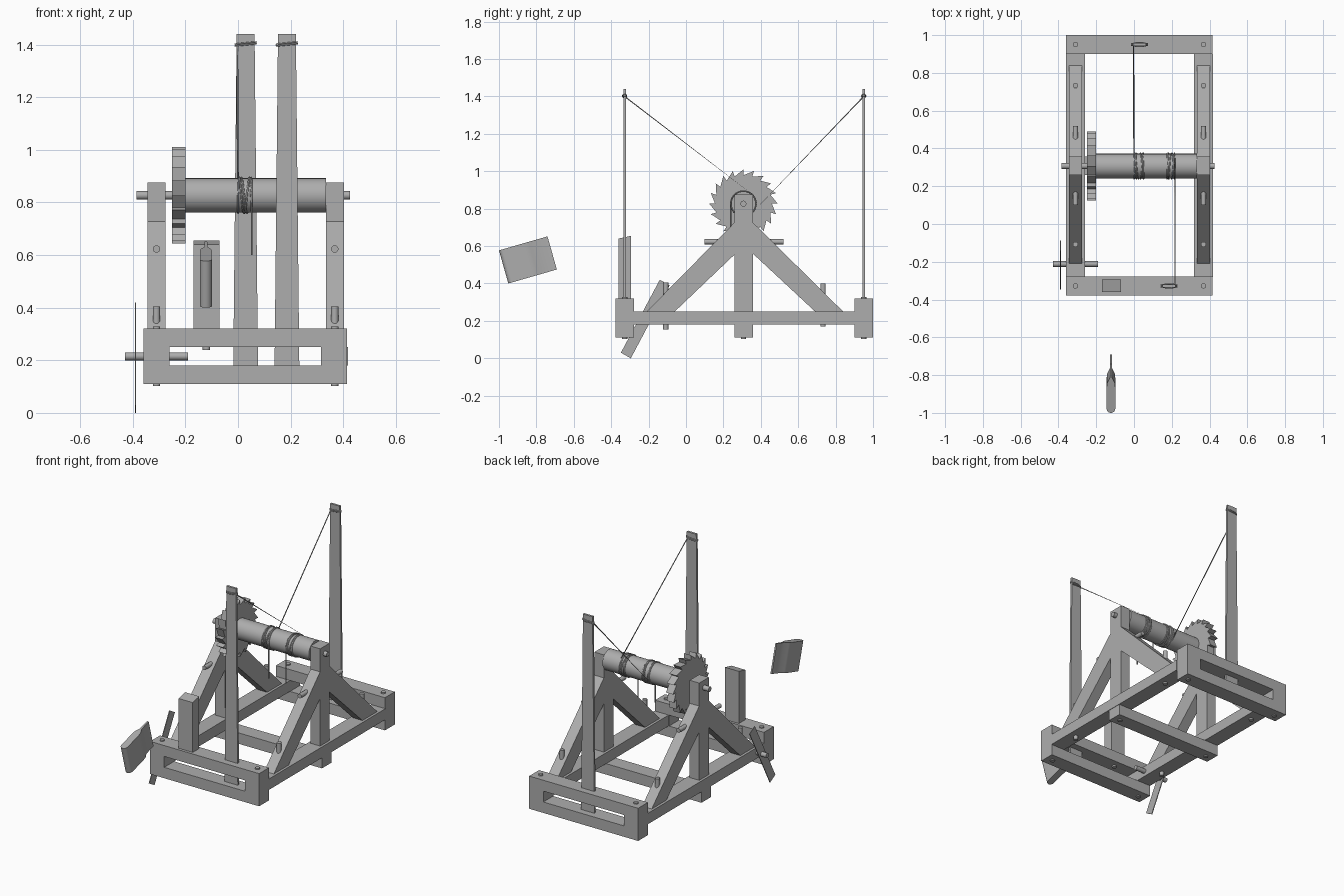
import bpy, bmesh, math
from mathutils import Vector

if "Cube" in bpy.data.objects:
    bpy.data.objects.remove(bpy.data.objects["Cube"])


def material(name, value):
    m = bpy.data.materials.new(name)
    m.use_nodes = True
    color = (value, value, value, 1)
    m.diffuse_color = color
    m.node_tree.nodes["Principled BSDF"].inputs["Base Color"].default_value = color
    return m


GREY = material("plain grey", 0.42)


def finish(name, bm, smooth=False):
    bmesh.ops.recalc_face_normals(bm, faces=bm.faces)
    me = bpy.data.meshes.new(name)
    bm.to_mesh(me)
    bm.free()
    ob = bpy.data.objects.new(name, me)
    bpy.context.collection.objects.link(ob)
    me.materials.append(GREY)
    if smooth:
        bpy.ops.object.select_all(action='DESELECT')
        ob.select_set(True)
        bpy.context.view_layer.objects.active = ob
        bpy.ops.object.shade_smooth_by_angle(angle=math.radians(40))
    return ob


def prism(name, points, offset, smooth=False):
    """Extrude a closed outline of 3D points along an offset."""
    bm = bmesh.new()
    face = bm.faces.new([bm.verts.new(p) for p in points])
    new = bmesh.ops.extrude_face_region(bm, geom=[face])["geom"]
    bmesh.ops.translate(bm, vec=offset, verts=[v for v in new if isinstance(v, bmesh.types.BMVert)])
    return finish(name, bm, smooth)


def box(name, x0, x1, y0, y1, z0, z1):
    return prism(name, [(x0, y0, z0), (x1, y0, z0), (x1, y1, z0), (x0, y1, z0)], (0, 0, z1 - z0))


def side_plate(name, x0, x1, outline):
    """Outline of (y, z) pairs given thickness along x."""
    return prism(name, [(x0, y, z) for y, z in outline], (x1 - x0, 0, 0))


def rod(name, start, end, radius, sides=16):
    a, b = Vector(start), Vector(end)
    bm = bmesh.new()
    bmesh.ops.create_cone(bm, cap_ends=True, segments=sides, radius1=radius, radius2=radius, depth=(b - a).length)
    turn = (b - a).to_track_quat('Z', 'Y').to_matrix()
    bmesh.ops.rotate(bm, cent=(0, 0, 0), matrix=turn, verts=bm.verts)
    bmesh.ops.translate(bm, vec=(a + b) / 2, verts=bm.verts)
    return finish(name, bm, True)


def rope(name, points, radius=0.0035, cyclic=False):
    cu = bpy.data.curves.new(name, 'CURVE')
    cu.dimensions = '3D'
    cu.bevel_depth = radius
    cu.bevel_resolution = 1
    cu.use_fill_caps = True
    sp = cu.splines.new('POLY')
    sp.points.add(len(points) - 1)
    for p, co in zip(sp.points, points):
        p.co = (*co, 1)
    sp.use_cyclic_u = cyclic
    cu.materials.append(GREY)
    ob = bpy.data.objects.new(name, cu)
    bpy.context.collection.objects.link(ob)


AXLE_Y, AXLE_Z = 0.307, 0.827
LEFT, RIGHT = 0.368, -0.31       # centre lines of the two side frames
FRONT, BACK = -0.328, 0.95       # centre lines of the end frames

# End frames: two beams with corner blocks around a long slot
for label, y in (("front", FRONT), ("back", BACK)):
    y0, y1 = y - 0.05, y + 0.05
    box(label + "_lower_beam", -0.36, 0.415, y0, y1, 0.11, 0.18)
    box(label + "_upper_beam", -0.36, 0.415, y0, y1, 0.25, 0.32)
    box(label + "_right_block", -0.36, -0.26, y0, y1, 0.18, 0.25)
    box(label + "_left_block", 0.315, 0.415, y0, y1, 0.18, 0.25)

# Middle cross beam under the rails
box("middle_beam", -0.36, 0.415, 0.26, 0.357, 0.11, 0.18)

# Side frames with post, braces and pegs
for label, x in (("right", RIGHT), ("left", LEFT)):
    x0, x1 = x - 0.034, x + 0.034
    box(label + "_rail", x - 0.05, x + 0.05, -0.28, 0.9, 0.18, 0.25)
    box(label + "_post", x0, x1, 0.26, 0.357, 0.18, 0.875)
    side_plate(label + "_front_brace", x0, x1, [(-0.21, 0.25), (-0.06, 0.25), (0.26, 0.555), (0.26, 0.727)])
    side_plate(label + "_back_brace", x0, x1, [(0.84, 0.25), (0.69, 0.25), (0.357, 0.56), (0.357, 0.727)])
    rod(label + "_brace_peg", (x, 0.1, 0.623), (x, 0.52, 0.623), 0.014)
    for spot, y, z0, z1 in (("front_corner", FRONT, 0.103, 0.328), ("back_corner", BACK, 0.103, 0.328),
                            ("middle", AXLE_Y, 0.103, 0.2), ("front_foot", -0.108, 0.155, 0.405),
                            ("back_foot", 0.733, 0.17, 0.4)):
        rod(f"{label}_{spot}_peg", (x, y, z0), (x, y, z1), 0.014)

# Winding drum, axle and ratchet wheel
rod("axle", (-0.385, AXLE_Y, AXLE_Z), (0.425, AXLE_Y, AXLE_Z), 0.016)
rod("drum", (-0.2, AXLE_Y, AXLE_Z), (0.334, AXLE_Y, AXLE_Z), 0.065, 32)
TEETH = 20
teeth = []
for i in range(TEETH):
    a = math.tau * i / TEETH
    for r in (0.152, 0.183):
        teeth.append((AXLE_Y + r * math.cos(a), AXLE_Z + r * math.sin(a)))
side_plate("ratchet_wheel", -0.25, -0.2, teeth)

# Two flat spring arms, tapered toward the tip
for label, x, y in (("back", 0.029, BACK), ("front", 0.186, FRONT)):
    prism(label + "_arm", [(x - 0.047, y - 0.007, 0.18), (x + 0.047, y - 0.007, 0.18),
                           (x + 0.034, y - 0.007, 1.44), (x - 0.034, y - 0.007, 1.44)], (0, 0.014, 0))
    for k in range(2):
        ring = [(x + 0.04 * math.cos(t), y + 0.011 * math.sin(t), 1.399 + 0.007 * k + 0.004 * math.cos(t))
                for t in (math.tau * i / 20 for i in range(20))]
        rope(f"{label}_arm_tie_{k}", ring, 0.003, True)


# Ropes: arm tip to drum, a few turns around it, then a hanging end
def winding(label, tip, x0, x1, start, turns):
    pts = [tip]
    steps = 24 * turns
    for i in range(steps + 1):
        t = i / steps
        a = start + (math.pi - start) * t + math.tau * turns * t
        # travel across the band and back, so that the turns cross
        x = x0 + (x1 - x0) * (0.5 - 0.5 * math.cos(math.pi * 3 * t))
        pts.append((x, AXLE_Y + 0.068 * math.cos(a), AXLE_Z + 0.068 * math.sin(a)))
    pts.append((x1, AXLE_Y - 0.068, 0.6))
    rope(label + "_rope", pts)


winding("back", (-0.003, BACK, 1.4), 0.0, 0.052, -0.7, 5)
winding("front", (0.217, FRONT, 1.4), 0.217, 0.175, 0.93, 5)

# Upright stop block on the front frame, with its dowel
side_plate("stop_block", -0.17, -0.07, [(-0.36, 0.32), (-0.294, 0.32), (-0.294, 0.655), (-0.36, 0.64)])
rod("stop_block_dowel", (-0.12, FRONT, 0.24), (-0.12, FRONT, 0.34), 0.014)

# Trigger lever and its pivot
side_plate("lever", -0.392, -0.387, [(-0.348, 0.03), (-0.295, 0.0), (-0.088, 0.39), (-0.14, 0.42)])
rod("lever_pivot", (-0.43, -0.212, 0.215), (-0.19, -0.212, 0.215), 0.015)

# Loose striking head: round nose, thick body, shoulder and thin tongue
nose = [(0.023 - 0.023 * math.cos(t), 0.023 * math.sin(t)) for t in (math.pi / 16 * i for i in range(1, 9))]
half = nose + [(0.14, 0.023), (0.165, 0.02), (0.193, 0.006), (0.27, 0.005)]
outline = [(0, 0)] + half + [(u, -w) for u, w in reversed(half)]
along, corner = Vector((0, 0.961, 0.277)), Vector((-0.122, -1.0, 0.577))
prism("striking_head", [corner + along * u + Vector((w, 0, 0)) for u, w in outline], (0, 0.05, -0.177), True)
